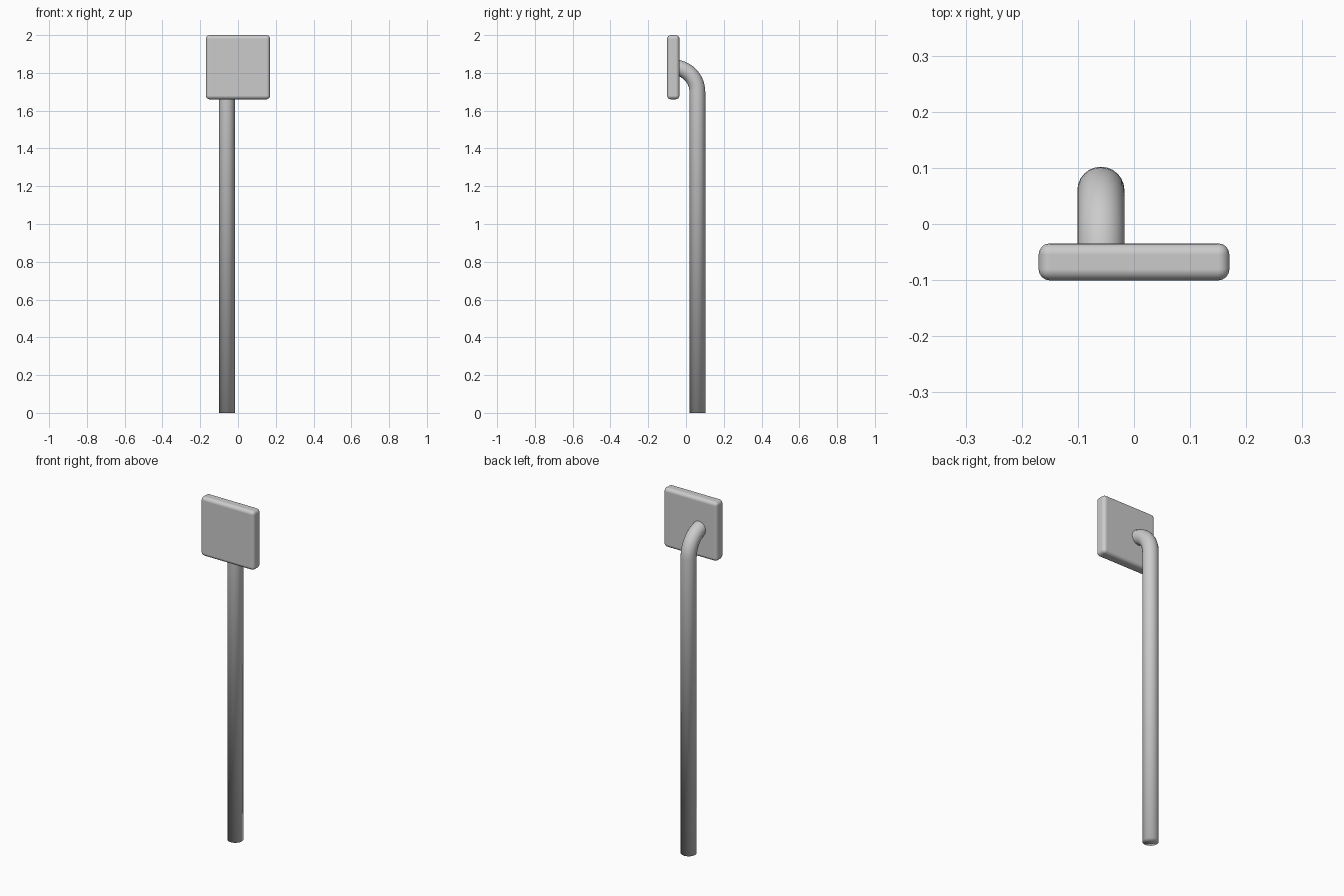
import bpy, bmesh, math

if "Cube" in bpy.data.objects:
    bpy.data.objects.remove(bpy.data.objects["Cube"])

grey = bpy.data.materials.new("light_grey")
grey.diffuse_color = (0.6, 0.6, 0.6, 1)
grey.use_nodes = True
grey.node_tree.nodes["Principled BSDF"].inputs["Base Color"].default_value = grey.diffuse_color


def add_object(name, bm):
    bmesh.ops.recalc_face_normals(bm, faces=bm.faces[:])
    mesh = bpy.data.meshes.new(name)
    bm.to_mesh(mesh)
    bm.free()
    mesh.materials.append(grey)
    obj = bpy.data.objects.new(name, mesh)
    bpy.context.collection.objects.link(obj)
    for p in mesh.polygons:
        p.use_smooth = True
    return obj


# Bent pole: one straight length, then a quarter turn into the plate
SIDES, RADIUS, BEND, PX = 24, 0.042, 0.13, -0.059
path = [(0.06, 0.0, 0.0)]
for i in range(13):
    a = math.radians(90 * i / 12)
    path.append((-0.07 + BEND * math.cos(a), 1.70 + BEND * math.sin(a), a))

bm = bmesh.new()
rings = []
for y, z, a in path:
    ring = []
    for k in range(SIDES):
        t = 2 * math.pi * k / SIDES
        r = RADIUS * math.sin(t)
        ring.append(bm.verts.new((PX + RADIUS * math.cos(t),
                                  y + r * math.cos(a), z + r * math.sin(a))))
    rings.append(ring)
for lower, upper in zip(rings, rings[1:]):
    for k in range(SIDES):
        n = (k + 1) % SIDES
        bm.faces.new((lower[k], lower[n], upper[n], upper[k]))
bm.faces.new(rings[0][::-1])
bm.faces.new(rings[-1])
add_object("bent_pole", bm)

# Square plate with rounded corners and softened rims
bm = bmesh.new()
bmesh.ops.create_cube(bm, size=1)
for v in bm.verts:
    v.co = (v.co.x * 0.34, -0.0675 + v.co.y * 0.066, 1.83 + v.co.z * 0.34)
plate = add_object("square_plate", bm)
bevel = plate.modifiers.new("rounded_edges", "BEVEL")
bevel.width = 0.02
bevel.segments = 4
bevel.limit_method = "NONE"
bevel.harden_normals = True
